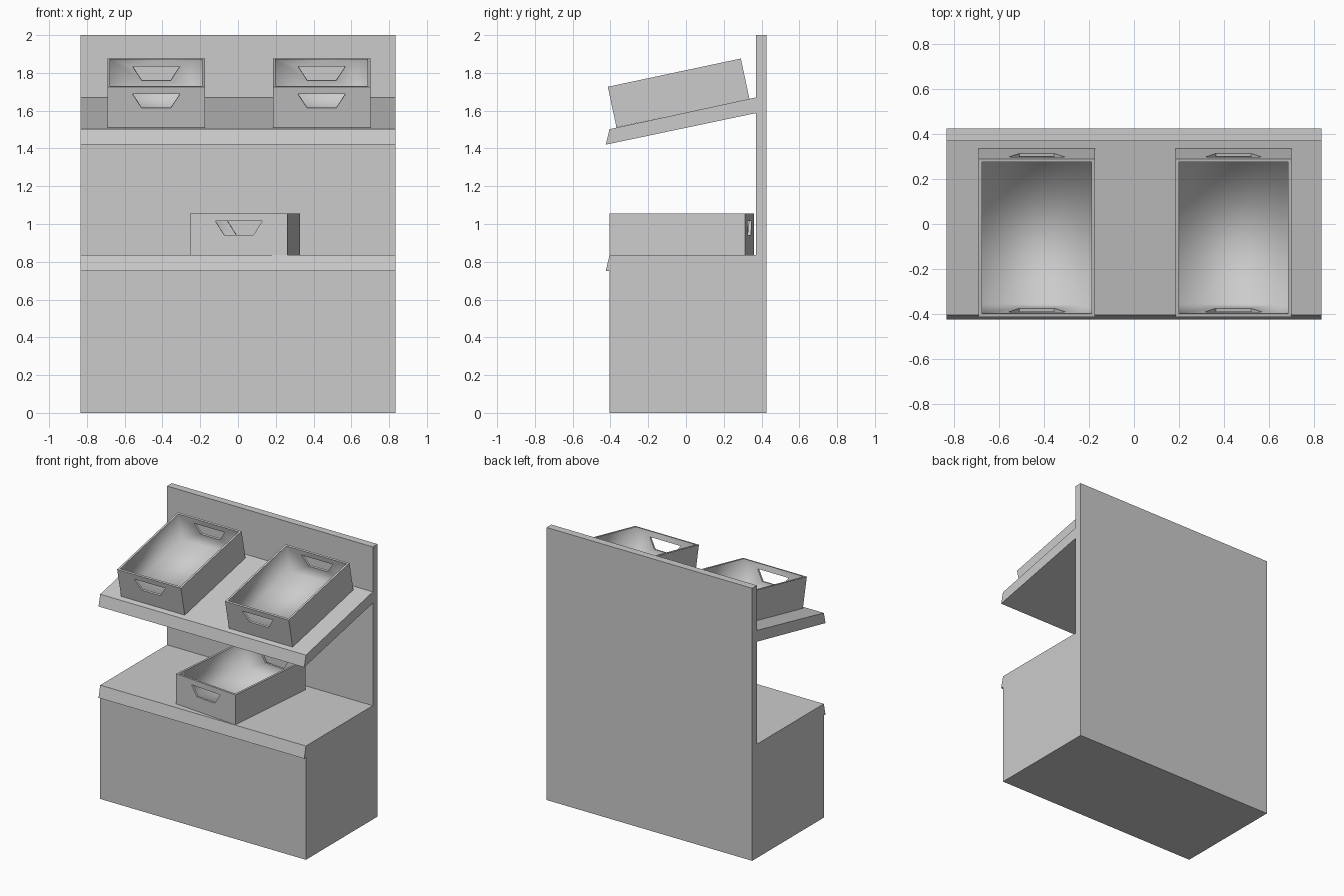
import bpy, bmesh, math
from mathutils import Matrix

cube = bpy.data.objects.get("Cube")
if cube:
    bpy.data.objects.remove(cube, do_unlink=True)

GREY = (0.6, 0.6, 0.6, 1)
mat = bpy.data.materials.new("plain grey")
mat.use_nodes = True
mat.diffuse_color = GREY
mat.node_tree.nodes["Principled BSDF"].inputs["Base Color"].default_value = GREY

HALF = 0.835                      # half the stand's width
BACK = 0.37                       # front of the back panel


def finish(name, bm):
    bmesh.ops.recalc_face_normals(bm, faces=bm.faces)
    mesh = bpy.data.meshes.new(name)
    bm.to_mesh(mesh)
    bm.free()
    mesh.materials.append(mat)
    obj = bpy.data.objects.new(name, mesh)
    bpy.context.collection.objects.link(obj)
    return obj


def extruded_profile(name, points):
    """Side profile (y, z) extruded across the full width."""
    bm = bmesh.new()
    face = bm.faces.new([bm.verts.new((-HALF, y, z)) for y, z in points])
    new = bmesh.ops.extrude_face_region(bm, geom=[face])["geom"]
    verts = [g for g in new if isinstance(g, bmesh.types.BMVert)]
    bmesh.ops.translate(bm, verts=verts, vec=(2 * HALF, 0, 0))
    return finish(name, bm)


def crate(name, matrix, w=0.517, d=0.72, h=0.22, t=0.015):
    """Open crate standing on its origin, with a handle hole at each end."""
    bm = bmesh.new()

    def ring(x, y, z):
        return [bm.verts.new(p) for p in ((-x, -y, z), (x, -y, z), (x, y, z), (-x, y, z))]

    def bridge(a, b, skip=()):
        return [bm.faces.new((a[i], a[(i + 1) % 4], b[(i + 1) % 4], b[i]))
                for i in range(4) if i not in skip]

    x, y = w / 2, d / 2
    out_low, out_top = ring(x, y, 0), ring(x, y, h)
    in_top, in_low = ring(x - t, y - t, h), ring(x - t, y - t, t)

    # floor, rim and long walls
    bm.faces.new(out_low)
    bridge(out_top, in_top)
    bridge(out_low, out_top, skip=(0, 2))
    inner = [bm.faces.new(in_low)] + bridge(in_low, in_top, skip=(0, 2))

    # end walls, each framed around a trapezoid handle hole
    for a, b, s in ((0, 1, -1), (3, 2, 1)):
        def hole(depth):
            return [bm.verts.new((hx, s * depth, hz)) for hx, hz in
                    ((-0.077, 0.105), (0.077, 0.105), (0.125, 0.18), (-0.125, 0.18))]
        hole_out, hole_in = hole(y), hole(y - t)
        bridge([out_low[a], out_low[b], out_top[b], out_top[a]], hole_out)
        inner += bridge([in_low[a], in_low[b], in_top[b], in_top[a]], hole_in)
        bridge(hole_out, hole_in)

    # soft shading inside only, crisp edges everywhere else
    for f in inner:
        f.smooth = True
    for e in bm.edges:
        e.smooth = all(f.smooth for f in e.link_faces)
    obj = finish(name, bm)
    obj.matrix_world = matrix
    return obj


# stand
extruded_profile("back_panel", [(BACK, 0), (0.425, 0), (0.425, 2), (BACK, 2)])
extruded_profile("base_cabinet", [(-0.405, 0), (BACK, 0), (BACK, 0.835),
                                  (-0.405, 0.835), (-0.425, 0.75), (-0.405, 0.75)])
extruded_profile("sloping_shelf", [(-0.425, 1.42), (BACK, 1.587), (BACK, 1.67), (-0.405, 1.502)])

# crates on the sloping shelf
tilt = Matrix.Rotation(math.radians(12), 4, "X")
for side, x in (("right", -0.433), ("left", 0.443)):
    crate("upper_crate_" + side, Matrix.Translation((x, -0.016, 1.586)) @ tilt)

# slightly turned crate on the base
crate("lower_crate", Matrix.Translation((0.037, -0.022, 0.836))
      @ Matrix.Rotation(math.radians(-5.2), 4, "Z"))
